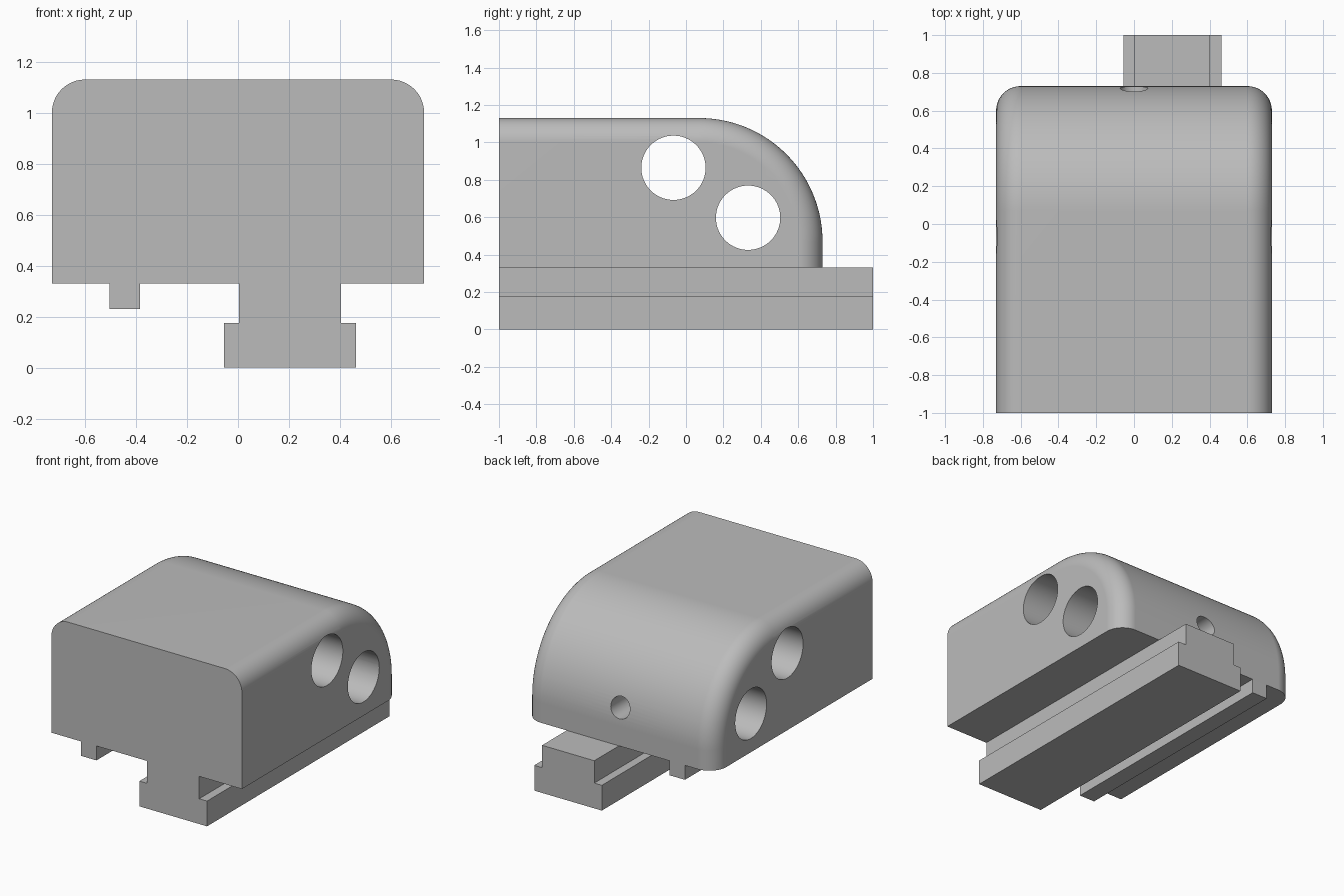
import bpy, bmesh, math
from mathutils import Matrix

if "Cube" in bpy.data.objects:
    bpy.data.objects.remove(bpy.data.objects["Cube"], do_unlink=True)

# Single plain grey
grey = bpy.data.materials.new("plain grey")
colour = (0.5, 0.5, 0.5, 1)
grey.use_nodes = True
grey.diffuse_color = colour
grey.node_tree.nodes["Principled BSDF"].inputs["Base Color"].default_value = colour

HALF, BACK, FRONT = 0.73, 0.73, -1.0
BASE, TOP = 0.33, 1.13
FILLET, ARC = 0.13, 0.66


def make_object(name, bm):
    bmesh.ops.recalc_face_normals(bm, faces=bm.faces)
    mesh = bpy.data.meshes.new(name)
    bm.to_mesh(mesh)
    bm.free()
    mesh.materials.append(grey)
    obj = bpy.data.objects.new(name, mesh)
    bpy.context.collection.objects.link(obj)
    return obj


def loft(name, rings):
    """Skin a row of equal closed rings and cap both ends."""
    bm = bmesh.new()
    rows = [[bm.verts.new(p) for p in ring] for ring in rings]
    n = len(rows[0])
    for a, b in zip(rows, rows[1:]):
        for i in range(n):
            j = (i + 1) % n
            bm.faces.new((a[i], a[j], b[j], b[i]))
    bm.faces.new(rows[0])
    bm.faces.new(rows[-1])
    return make_object(name, bm)


def rail(name, section, y_end):
    return loft(name, [[(x, y, z) for x, z in section] for y in (FRONT, y_end)])


def cutter(name, radius, length, centre, axis):
    bm = bmesh.new()
    turn = Matrix.Rotation(math.pi / 2, 4, axis)
    bmesh.ops.create_cone(bm, cap_ends=True, segments=64, radius1=radius,
                          radius2=radius, depth=length,
                          matrix=Matrix.Translation(centre) @ turn)
    obj = make_object(name, bm)
    obj.hide_render = True
    return obj


def side_profile(x, inset):
    """Body outline, pulled in along the top and the rounded back."""
    cy, cz, r = BACK - ARC, TOP - ARC, ARC - inset
    pts = [(x, FRONT, BASE), (x, FRONT, TOP - inset)]
    for i in range(41):
        a = math.pi / 2 * (1 - i / 40)
        pts.append((x, cy + r * math.cos(a), cz + r * math.sin(a)))
    return pts + [(x, BACK - inset, BASE)]


# Body with filleted side edges
steps = [math.pi / 2 * i / 12 for i in range(13)]
half = [(HALF - FILLET + FILLET * math.sin(a), FILLET * (1 - math.cos(a))) for a in steps]
stations = [(-x, d) for x, d in reversed(half)] + half
body = loft("body", [side_profile(x, d) for x, d in stations])

# Two cross holes and a small hole from the back into the lower one
cutters = [
    cutter("upper_hole_cutter", 0.172, 2, (0, -0.067, 0.864), "Y"),
    cutter("lower_hole_cutter", 0.172, 2, (0, 0.332, 0.597), "Y"),
    cutter("back_hole_cutter", 0.073, 0.6, (0, 0.632, 0.59), "X"),
]
bpy.ops.object.select_all(action="DESELECT")
body.select_set(True)
bpy.context.view_layer.objects.active = body
for c in cutters:
    mod = body.modifiers.new(c.name, "BOOLEAN")
    mod.operation, mod.solver, mod.object = "DIFFERENCE", "EXACT", c
    bpy.ops.object.modifier_apply(modifier=mod.name)
    bpy.data.objects.remove(c, do_unlink=True)
bpy.ops.object.shade_smooth_by_angle(angle=math.radians(30))
body.modifiers.new("even_shading", "WEIGHTED_NORMAL").keep_sharp = True

# Stepped main rail, longer than the body
foot, left, right, neck_l, neck_r = 0.175, -0.055, 0.463, 0.003, 0.403
rail("main_rail", [(left, 0), (right, 0), (right, foot), (neck_r, foot),
                   (neck_r, BASE), (neck_l, BASE), (neck_l, foot), (left, foot)], 1.0)

# Thin guide rail
rail("guide_rail", [(-0.503, 0.23), (-0.385, 0.23), (-0.385, BASE), (-0.503, BASE)], BACK)
